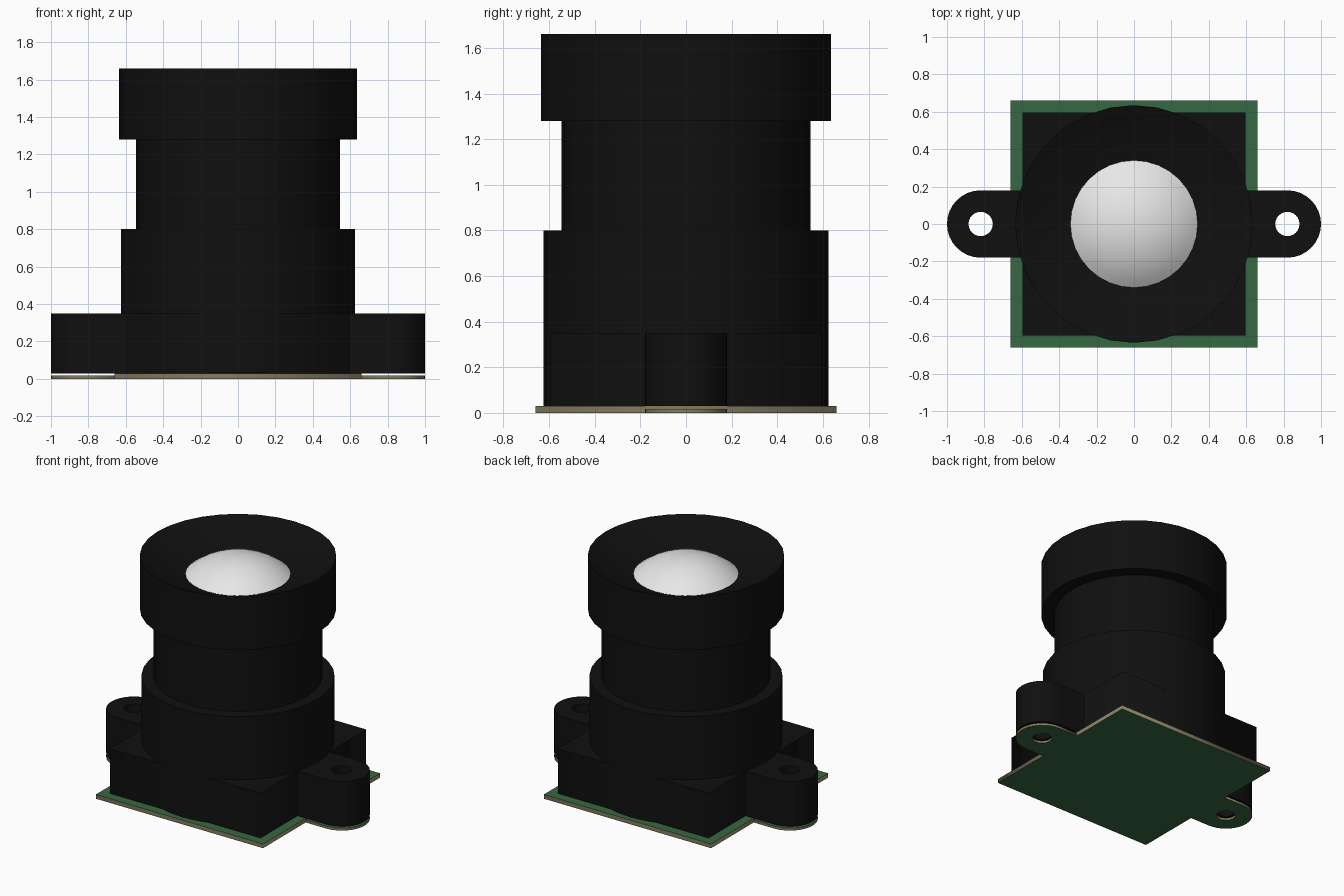
import bpy, bmesh, math

if "Cube" in bpy.data.objects:
    bpy.data.objects.remove(bpy.data.objects["Cube"])

SIDES = 32


def material(name, rgb):
    m = bpy.data.materials.new(name)
    m.diffuse_color = (*rgb, 1)
    m.use_nodes = True
    m.node_tree.nodes["Principled BSDF"].inputs["Base Color"].default_value = m.diffuse_color
    return m


BLACK = material("black plastic", (0.005, 0.005, 0.005))
GREEN = material("green board", (0.036, 0.14, 0.05))
TAN = material("tan board edge", (0.22, 0.2, 0.12))
GLASS = material("pale lens", (0.8, 0.8, 0.8))


def add_object(name, mesh, mats, smooth=False):
    ob = bpy.data.objects.new(name, mesh)
    bpy.context.collection.objects.link(ob)
    for m in mats:
        mesh.materials.append(m)
    if smooth:
        bpy.ops.object.select_all(action='DESELECT')
        ob.select_set(True)
        bpy.context.view_layer.objects.active = ob
        bpy.ops.object.shade_smooth_by_angle(angle=math.radians(30))
    return ob


def lathe(name, profile, mat):
    """Revolve (radius, z) points around z; profile starts and ends on the axis."""
    bm = bmesh.new()
    vs = [bm.verts.new((r, 0, z)) for r, z in profile]
    es = [bm.edges.new(p) for p in zip(vs, vs[1:])]
    bmesh.ops.spin(bm, geom=vs + es, cent=(0, 0, 0), axis=(0, 0, 1),
                   angle=math.tau, steps=SIDES, use_duplicate=False)
    bmesh.ops.remove_doubles(bm, verts=bm.verts, dist=1e-5)
    bmesh.ops.recalc_face_normals(bm, faces=bm.faces)
    me = bpy.data.meshes.new(name)
    bm.to_mesh(me)
    bm.free()
    return add_object(name, me, [mat], True)


def plate(name, loops, z0, z1, mats, smooth=False):
    """Extrude 2D outlines (inner loops become holes); walls use the last material."""
    cu = bpy.data.curves.new(name, 'CURVE')
    cu.dimensions = '2D'
    cu.fill_mode = 'BOTH'
    cu.extrude = (z1 - z0) / 2
    for pts in loops:
        sp = cu.splines.new('POLY')
        sp.points.add(len(pts) - 1)
        for p, (x, y) in zip(sp.points, pts):
            p.co = (x, y, 0, 1)
        sp.use_cyclic_u = True
    tmp = bpy.data.objects.new(name + "_outline", cu)
    bpy.context.collection.objects.link(tmp)
    dg = bpy.context.evaluated_depsgraph_get()
    raw = bpy.data.meshes.new_from_object(tmp.evaluated_get(dg))
    bpy.data.objects.remove(tmp)
    bm = bmesh.new()
    bm.from_mesh(raw)
    bmesh.ops.remove_doubles(bm, verts=bm.verts, dist=1e-5)
    bmesh.ops.translate(bm, verts=bm.verts, vec=(0, 0, (z0 + z1) / 2))
    bmesh.ops.recalc_face_normals(bm, faces=bm.faces)
    for f in bm.faces:
        f.material_index = 0 if abs(f.normal.z) > 0.5 else len(mats) - 1
    me = bpy.data.meshes.new(name)
    bm.to_mesh(me)
    bm.free()
    return add_object(name, me, mats, smooth)


def square(h):
    return [(-h, -h), (h, -h), (h, h), (-h, h)]


def ear(side, inner):
    """Round-ended tab outline with a screw hole."""
    arc = [(0.82 + 0.18 * math.cos(a), 0.18 * math.sin(a))
           for a in (math.pi * (i / 16 - 0.5) for i in range(17))]
    outer = [(inner, -0.18)] + arc + [(inner, 0.18)]
    hole = [(0.82 + 0.065 * math.cos(i * math.tau / 24),
             0.065 * math.sin(i * math.tau / 24)) for i in range(24)]
    return [[(side * x, y) for x, y in lp] for lp in (outer, hole)]


# Circuit board with thinner ears
plate("circuit_board", [square(0.66)], 0, 0.03, [GREEN, TAN])
# Mount base
plate("mount_base", [square(0.595)], 0.03, 0.35, [BLACK])
for side, word in ((-1, "left"), (1, "right")):
    plate("board_ear_" + word, ear(side, 0.659), 0, 0.018, [GREEN, TAN])
    plate("mount_ear_" + word, ear(side, 0.58), 0.03, 0.35, [BLACK], True)

# Round holder, barrel and cap with a conical recess
lathe("lens_holder", [(0, 0.031), (0.625, 0.031), (0.625, 0.80), (0, 0.80)], BLACK)
lathe("lens_barrel", [(0, 0.79), (0.545, 0.79), (0.545, 1.29), (0, 1.29)], BLACK)
lathe("lens_cap", [(0, 1.28), (0.635, 1.28), (0.635, 1.66),
                   (0.34, 1.53), (0, 1.53)], BLACK)

# Domed front lens
rad, rise = 0.34, 0.123
R = (rad ** 2 + rise ** 2) / (2 * rise)
top = math.asin(rad / R)
dome = [(R * math.sin(top * i / 8), 1.53 + rise - R + R * math.cos(top * i / 8))
        for i in range(9)]
lathe("front_lens", dome + [(0, 1.525)], GLASS)
